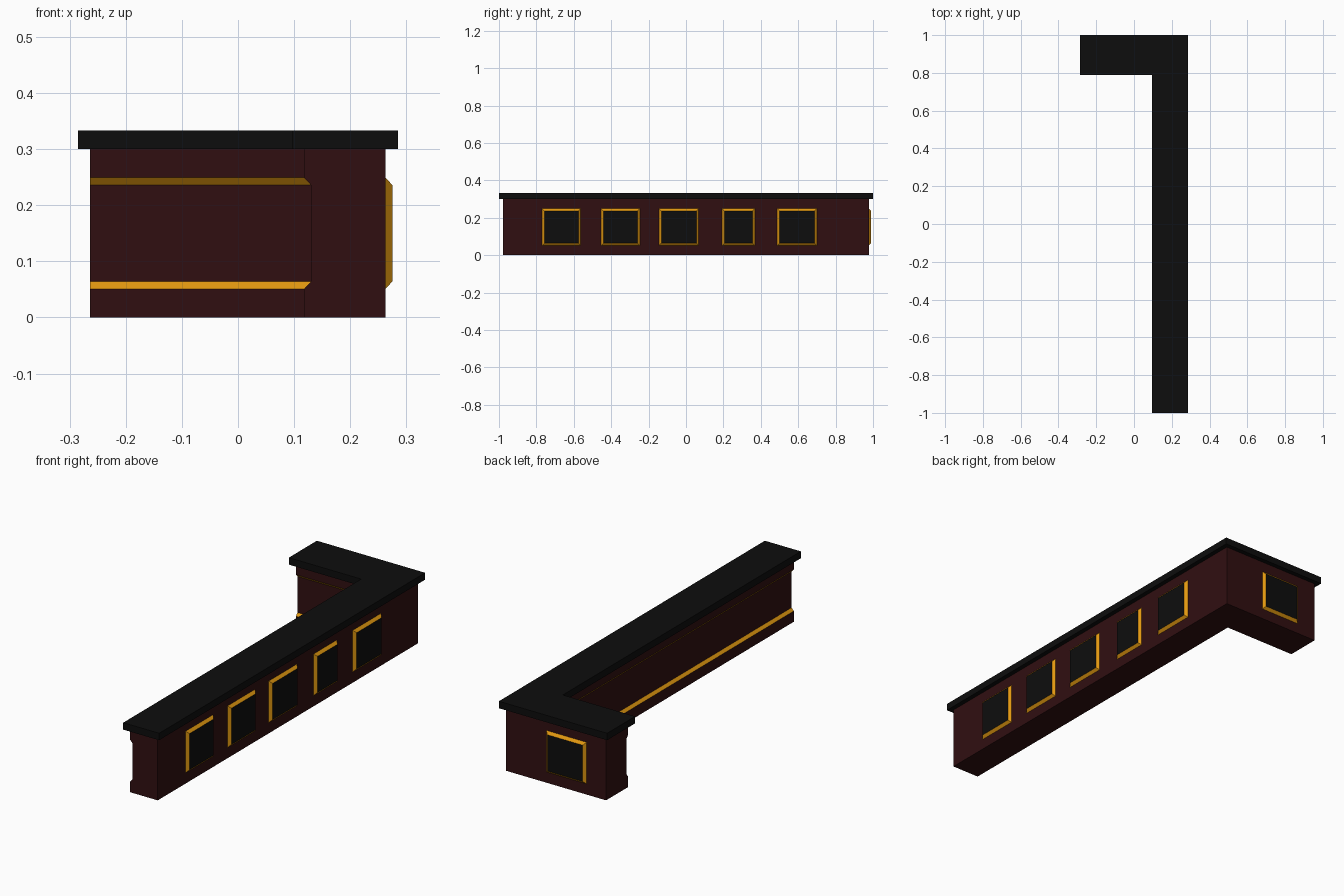
import bpy, bmesh

if "Cube" in bpy.data.objects:
    bpy.data.objects.remove(bpy.data.objects["Cube"])

def material(name, rgb):
    m = bpy.data.materials.new(name)
    m.diffuse_color = (*rgb, 1)
    m.use_nodes = True
    m.node_tree.nodes["Principled BSDF"].inputs["Base Color"].default_value = m.diffuse_color
    return m

MAROON = material("dark maroon", (0.030, 0.0048, 0.0055))
GOLD = material("gold", (0.75, 0.31, 0.005))
BLACK = material("black", (0.004, 0.004, 0.004))

def finish(name, bm, mats):
    bmesh.ops.recalc_face_normals(bm, faces=bm.faces)
    mesh = bpy.data.meshes.new(name)
    bm.to_mesh(mesh)
    bm.free()
    for m in mats:
        mesh.materials.append(m)
    ob = bpy.data.objects.new(name, mesh)
    bpy.context.collection.objects.link(ob)
    return ob

def l_sweep(name, profile, left, front, mats, gold_edges=()):
    """Sweep a closed (x, y, z) corner section along both legs of the L."""
    bm = bmesh.new()
    rings = [[bm.verts.new(p) for p in pts] for pts in (
        [(left, y, z) for x, y, z in profile],
        profile,
        [(x, front, z) for x, y, z in profile])]
    n = len(profile)
    for a, b in zip(rings, rings[1:]):
        for i in range(n):
            j = (i + 1) % n
            f = bm.faces.new((a[i], a[j], b[j], b[i]))
            f.material_index = 1 if i in gold_edges else 0
    bm.faces.new(rings[0])
    bm.faces.new(rings[-1])
    return finish(name, bm, mats)

# Counter body with a long shallow groove on the inner side
OX, OY, IX, IY, G = 0.263, 0.978, 0.118, 0.812, 0.012
body = [(OX, OY, 0), (OX, OY, 0.30), (IX, IY, 0.30), (IX, IY, 0.249),
        (IX + G, IY + G, 0.236), (IX + G, IY + G, 0.064),
        (IX, IY, 0.051), (IX, IY, 0)]
l_sweep("counter_body", body, -0.264, -0.979, [MAROON, GOLD], gold_edges=(3, 5))

# Overhanging counter top
top = [(0.285, 1, 0.30), (0.285, 1, 0.333), (0.096, 0.789, 0.333), (0.096, 0.789, 0.30)]
l_sweep("counter_top", top, -0.285, -1.0, [BLACK])

# Raised panels: gold chamfer around a black face
def panel(name, a, b, place):
    bm = bmesh.new()
    def ring(c, h):
        return [bm.verts.new(place(u, z, h)) for u, z in (
            (a + c, 0.051 + c), (b - c, 0.051 + c), (b - c, 0.249 - c), (a + c, 0.249 - c))]
    base, face = ring(0, 0), ring(0.013, G)
    bm.faces.new(face).material_index = 1
    bm.faces.new(base)
    for i in range(4):
        j = (i + 1) % 4
        bm.faces.new((base[i], base[j], face[j], face[i]))
    finish(name, bm, [GOLD, BLACK])

spans = [(-0.77, -0.563), (-0.455, -0.247), (-0.145, 0.068), (0.192, 0.368), (0.487, 0.70)]
for k, (a, b) in enumerate(spans):
    panel(f"side_panel_{k + 1}", a, b, lambda u, z, h: (OX + h, u, z))
panel("back_panel", -0.162, 0.05, lambda u, z, h: (u, OY + h, z))
